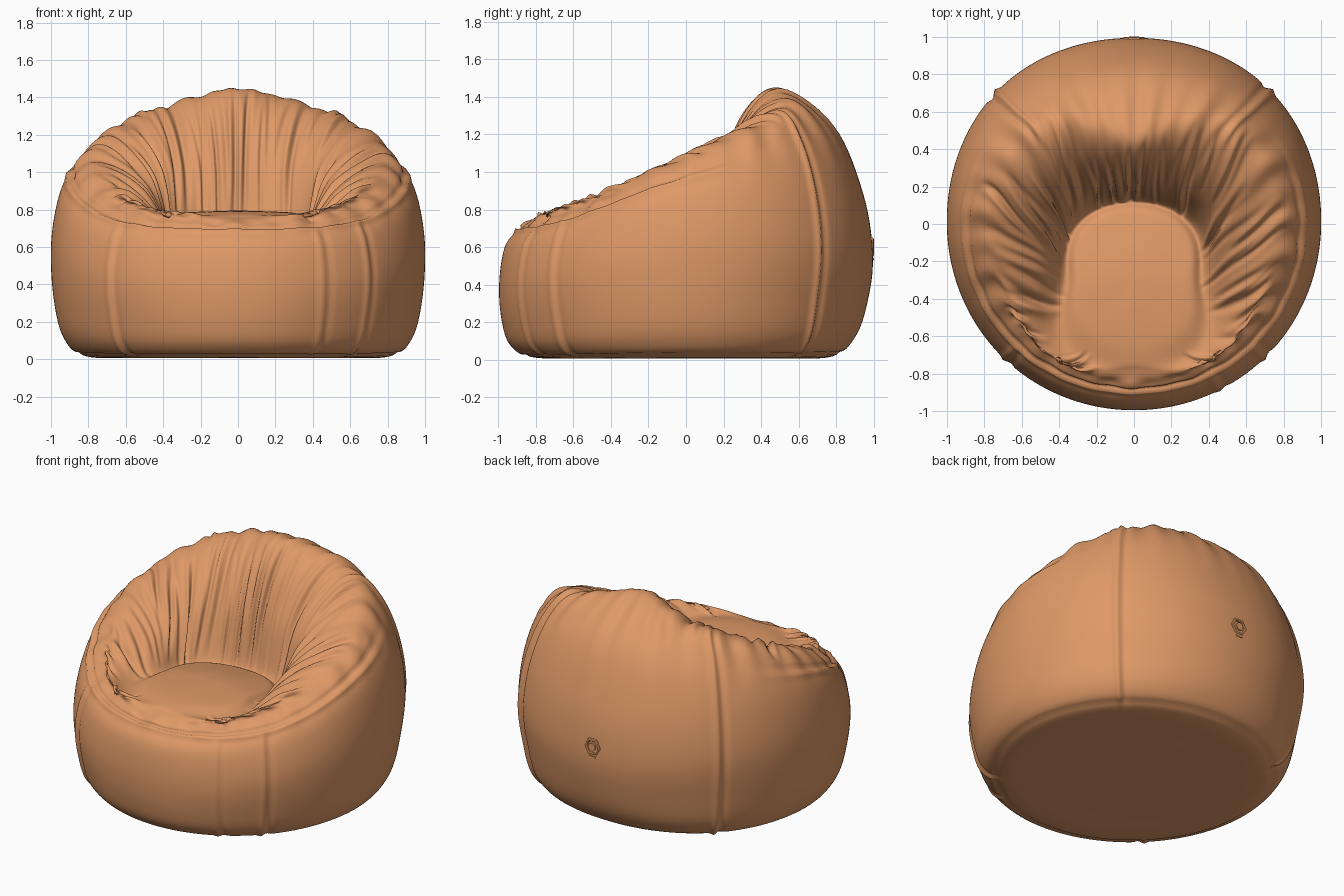
import bpy, bmesh, math, random
from mathutils import Vector

if "Cube" in bpy.data.objects:
    bpy.data.objects.remove(bpy.data.objects["Cube"])

random.seed(4)
SEG, SUB = 384, 8

mat = bpy.data.materials.new("tan orange")
mat.diffuse_color = (0.74, 0.32, 0.135, 1)
mat.use_nodes = True
mat.node_tree.nodes["Principled BSDF"].inputs["Base Color"].default_value = mat.diffuse_color

# Rings from the underside, up the wall, over the rim and down into the seat.
# Each row: ring centre y, then (radius, height) at front, front corner, side, back corner, back
RINGS = [
    (0, (.50, .008), (.50, .008), (.50, .008), (.50, .008), (.50, .008)),
    (0, (.81, .012), (.80, .012), (.81, .015), (.80, .015), (.78, .018)),
    (0, (.93, .07), (.925, .08), (.93, .11), (.93, .11), (.90, .12)),
    (0, (.98, .20), (.98, .25), (.985, .32), (.99, .33), (.965, .30)),
    (0, (.995, .40), (1.0, .45), (1.0, .60), (1.02, .60), (.995, .55)),
    (0, (.965, .60), (.965, .64), (.965, .84), (.975, .90), (.945, .88)),
    (0, (.89, .695), (.90, .745), (.90, .98), (.87, 1.16), (.79, 1.24)),
    (0, (.855, .725), (.82, .81), (.79, 1.08), (.72, 1.315), (.50, 1.445)),
    (-.1, (.72, .745), (.75, .825), (.65, 1.04), (.60, 1.25), (.43, 1.34)),
    (-.2, (.58, .76), (.66, .80), (.50, .92), (.49, 1.03), (.40, 1.04)),
    (-.3, (.44, .775), (.50, .755), (.38, .745), (.44, .715), (.43, .70)),
    (-.3, (.33, .79), (.36, .785), (.30, .775), (.36, .735), (.36, .72)),
    (-.3, (.15, .795), (.15, .79), (.15, .785), (.15, .775), (.15, .77)),
]


def catmull(p, q, r, s, t):
    return 0.5 * (2 * q + (r - p) * t + (2 * p - 5 * q + 4 * r - s) * t * t
                  + (3 * q - p - 3 * r + s) * t ** 3)


def ring_point(ring, a):
    """Point on one ring at angle a, mirrored left to right."""
    f = (math.degrees(math.asin(max(-1, min(1, math.sin(a))))) + 90) / 45
    i = min(int(f), 3)
    k = [Vector(ring[1 + (4 - abs(4 - abs(j)))]) for j in (i - 1, i, i + 1, i + 2)]
    r, z = catmull(*k, f - i)
    return Vector((r * math.cos(a), ring[0] + r * math.sin(a), z))


def gap(a, b):
    return (a - b + math.pi) % (2 * math.pi) - math.pi


def bump(x, w):
    return math.exp(-(x / w) ** 2)


# Gathered folds around the inside of the rim
folds = []
for n in range(50):
    a = -math.pi / 2 + 0.45 + (n + random.uniform(.1, .9)) / 50 * (2 * math.pi - 0.9)
    u0 = random.uniform(7.3, 8.8)
    folds.append((a, random.uniform(.008, .034), random.uniform(.02, .045),
                  u0, min(11.4, u0 + random.uniform(1.8, 3.6)), random.uniform(-.05, .05)))
# Upright seams: angle, lowest and highest profile position, height
seams = [(math.radians(d), 2, top, h) for d, top, h in
         [(44, 8.6, .016), (136, 8.6, .016), (-46, 7, .010),
          (226, 7, .010), (-63, 7, .007)]]


def relief(a, u):
    """Folds, seams and soft lumps at angle a and profile position u."""
    d = 0
    for fa, depth, w, u0, u1, slant in folds:
        if u0 < u < u1:
            x = gap(a, fa + slant * (u - 9))
            if abs(x) < .2:
                d += depth * math.sin(math.pi * (u - u0) / (u1 - u0)) * (
                    .6 * bump(x - w * 1.6, w * 1.3) - bump(x, w))
    for sa, lo, hi, h in seams:
        x = gap(a, sa)
        if lo < u < hi and abs(x) < .2:
            fade = min(1, (u - lo) * 2, (hi - u) * 2)
            d += h * fade * (bump(x, .018) - .7 * bump(x - .045, .02))
    front = 1 / (1 + math.exp((math.sin(a) - .25) * 12))
    d += front * .014 * (bump(u - 6.85, .12) - bump(u - 7.1, .12))   # rim seam
    d -= .008 * bump(u - 2.25, .1)                                    # base seam
    d += .006 * bump(u - 7.8, .9) * (math.sin(19 * a) + math.sin(31 * a + 1))
    return d


# Cushion body
bm = bmesh.new()
cols, info = [], {}
bottom, middle = Vector((0, 0, .008)), Vector((0, -.3, .79))
pole_a, pole_b = bm.verts.new(bottom), bm.verts.new(middle)
for s in range(SEG):
    a = 2 * math.pi * s / SEG
    pts = [bottom] + [ring_point(r, a) for r in RINGS] + [middle]
    col = []
    for i in range(len(pts) - 1):
        k = [pts[max(0, min(len(pts) - 1, j))] for j in (i - 1, i, i + 1, i + 2)]
        for n in range(SUB):
            if i + n:
                v = bm.verts.new(catmull(*k, n / SUB))
                info[v] = (a, i + n / SUB)
                col.append(v)
    cols.append(col)
for s in range(SEG):
    c, d = cols[s], cols[(s + 1) % SEG]
    bm.faces.new((pole_a, d[0], c[0]))
    bm.faces.new((pole_b, c[-1], d[-1]))
    for i in range(len(c) - 1):
        bm.faces.new((c[i], d[i], d[i + 1], c[i + 1]))
bmesh.ops.recalc_face_normals(bm, faces=bm.faces)
bm.normal_update()
moves = [(v, v.normal * relief(*au)) for v, au in info.items()]
for v, m in moves:
    v.co += m
    v.co.z = max(0, v.co.z)
mesh = bpy.data.meshes.new("cushion_chair")
bm.to_mesh(mesh)
bm.free()
body = bpy.data.objects.new("cushion_chair", mesh)
bpy.context.collection.objects.link(body)
mesh.materials.append(mat)
for p in mesh.polygons:
    p.use_smooth = True


def finish(name):
    ob = bpy.context.object
    ob.name = name
    ob.data.materials.append(mat)
    bpy.ops.object.shade_smooth_by_angle(angle=math.radians(40))


# Air valve on the back
back = (math.radians(-90), 0, 0)
bpy.ops.mesh.primitive_torus_add(location=(0, .988, .6), rotation=back, major_segments=6,
                                 minor_segments=8, major_radius=.05, minor_radius=.012)
finish("valve_ring")
bpy.ops.mesh.primitive_cylinder_add(vertices=16, radius=.026, depth=.03,
                                    location=(0, .987, .6), rotation=back)
finish("valve_plug")
bpy.ops.mesh.primitive_cube_add(size=1, location=(0, .985, .535))
bpy.context.object.scale = (.05, .03, .012)
finish("valve_tab")
